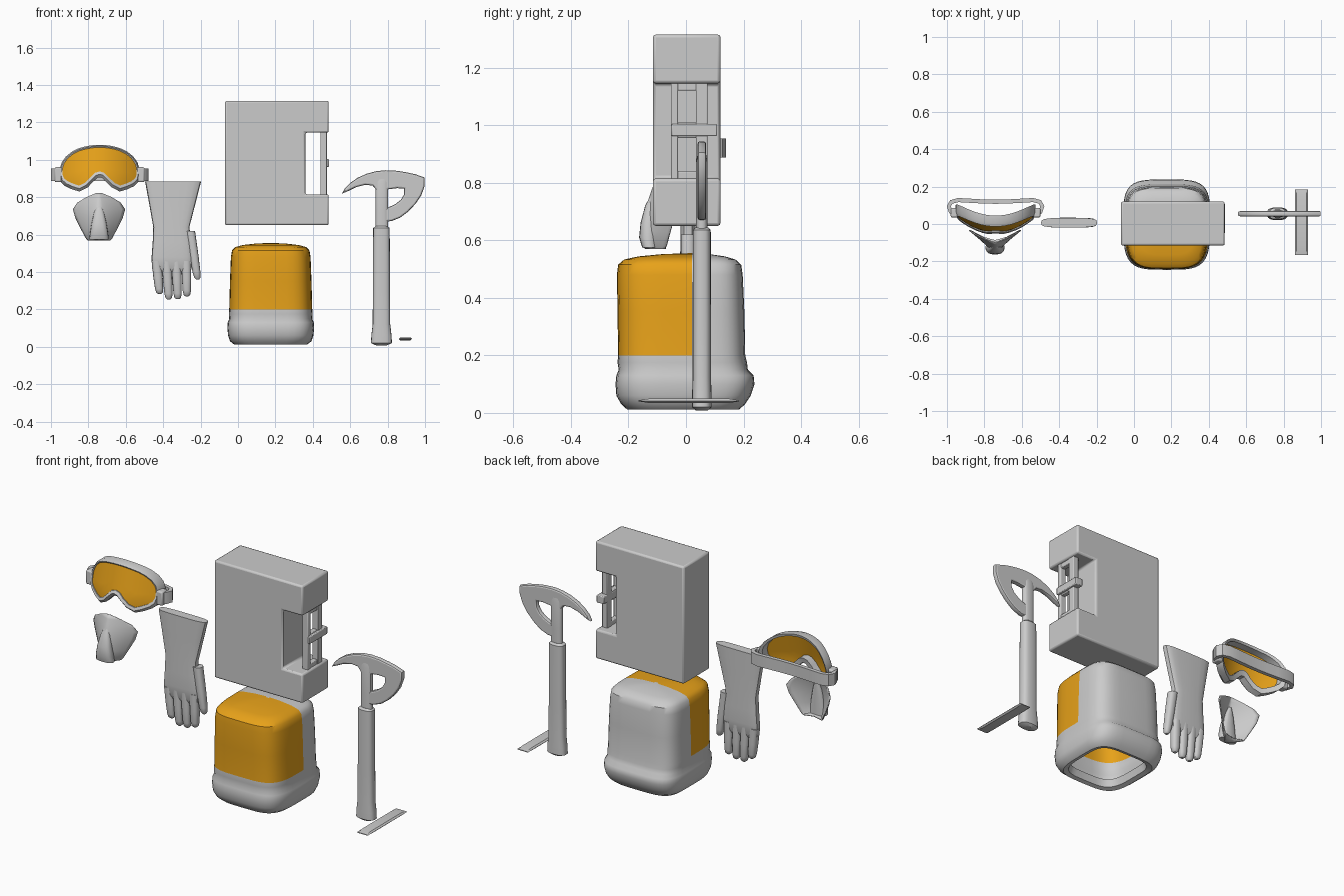
import bpy, bmesh, math
from mathutils import Vector

if "Cube" in bpy.data.objects:
    bpy.data.objects.remove(bpy.data.objects["Cube"])

orange = bpy.data.materials.new("amber")
orange.diffuse_color = (0.80, 0.36, 0.01, 1)
orange.use_nodes = True
orange.node_tree.nodes["Principled BSDF"].inputs["Base Color"].default_value = orange.diffuse_color


def finish(name, bm, mat=None, angle=40, bevel=0, thick=0):
    bmesh.ops.recalc_face_normals(bm, faces=bm.faces)
    me = bpy.data.meshes.new(name)
    bm.to_mesh(me)
    bm.free()
    ob = bpy.data.objects.new(name, me)
    bpy.context.collection.objects.link(ob)
    if mat:
        me.materials.append(mat)
    if thick:
        m = ob.modifiers.new("thickness", 'SOLIDIFY')
        m.thickness, m.offset = thick, 0
    if bevel:
        m = ob.modifiers.new("soft_edges", 'BEVEL')
        m.width, m.segments = bevel, 2
    bpy.ops.object.select_all(action='DESELECT')
    ob.select_set(True)
    bpy.context.view_layer.objects.active = ob
    bpy.ops.object.shade_smooth_by_angle(angle=math.radians(angle))
    return ob


def skin(rings, closed=True, caps=True, loop=False):
    """Bridge equal-length rows of points into a surface."""
    bm = bmesh.new()
    rows = [[bm.verts.new(p) for p in r] for r in rings]
    n = len(rows[0])
    pairs = list(zip(rows, rows[1:])) + ([(rows[-1], rows[0])] if loop else [])
    for a, b in pairs:
        for i in range(n if closed else n - 1):
            j = (i + 1) % n
            bm.faces.new((a[i], a[j], b[j], b[i]))
    if caps:
        bm.faces.new(rows[0])
        bm.faces.new(rows[-1])
    return bm


def oval(z, x0, x1, y0, y1, e=3.0, n=20, mid=None):
    """Horizontal rounded-rectangle ring."""
    cx, rx = (x0 + x1) / 2, (x1 - x0) / 2
    cy = (y0 + y1) / 2 if mid is None else mid
    out = []
    for i in range(n):
        a = math.tau * i / n
        c, s = math.cos(a), math.sin(a)
        u = math.copysign(abs(c) ** (2 / e), c) if abs(c) > 1e-6 else 0
        v = math.copysign(abs(s) ** (2 / e), s) if abs(s) > 1e-6 else 0
        out.append((cx + rx * u, cy + v * ((y1 - cy) if v > 0 else (cy - y0)), z))
    return out


def prism(name, pts, y0, y1, bevel):
    return finish(name, skin([[(x, y0, z) for x, z in pts], [(x, y1, z) for x, z in pts]]), bevel=bevel)


def box(name, x0, x1, y0, y1, z0, z1, bevel=0.004):
    return prism(name, [(x0, z0), (x1, z0), (x1, z1), (x0, z1)], y0, y1, bevel)


# Hood: rolled collar, walls and rounded crown; (z, half width, front y, back y)
HX = 0.175
prof = [(0.06, .160, -.175, .150), (0.02, .170, -.185, .160), (0.012, .195, -.205, .185),
        (0.03, .218, -.225, .205), (0.06, .228, -.242, .225), (0.10, .232, -.245, .238),
        (0.13, .230, -.242, .235), (0.15, .222, -.234, .215), (0.175, .224, -.238, .212),
        (0.2, .222, -.236, .206), (0.35, .218, -.238, .203), (0.48, .213, -.240, .197),
        (0.515, .207, -.236, .192), (0.533, .190, -.215, .172), (0.544, .150, -.165, .135),
        (0.552, .08, -.08, .08), (0.555, .01, .01, .03)]
rings = [oval(z, HX - r, HX + r, f, b, 4, 40, 0.02) for z, r, f, b in prof]
bm = skin(rings, caps=False)
bm.faces.new([v for v in bm.verts if v.co.z > 0.5545])
hood = finish("hood", bm)
hood.data.materials.append(None)
hood.data.materials.append(orange)
for p in hood.data.polygons:
    if p.center.y < 0.0195 and p.center.z > 0.2:
        p.material_index = 1

# Equipment case with a notch on its right side
prism("case", [(-.07, .65), (.485, .65), (.485, .815), (.36, .815), (.36, 1.145),
               (.485, 1.145), (.485, 1.315), (-.07, 1.315)], -.115, .12, .01)
# Ladder-shaped handle and clasp in the notch
for i, (y0, y1) in enumerate([(-.053, -.028), (.035, .075)]):
    box(f"handle_rail_{i}", .44, .475, y0, y1, .81, 1.15)
for i, (z0, z1) in enumerate([(.81, .84), (.955, 1.01), (1.12, 1.15)]):
    box(f"handle_rung_{i}", .443, .472, -.04, .05, z0, z1)
box("handle_clasp", .44, .486, -.05, .108, .962, 1.004)

# Glove: cuff and palm, four fingers and a thumb
GY = 0.007
palm = [(.885, -.497, -.197, .026), (.76, -.474, -.229, .026), (.64, -.453, -.26, .026),
        (.56, -.456, -.25, .027), (.48, -.462, -.245, .027), (.42, -.46, -.248, .022), (.40, -.45, -.255, .012)]
finish("glove_palm", skin([oval(z, a, b, GY - h, GY + h, 3.5) for z, a, b, h in palm]))


def finger(name, xt, zt, xb, zb, r):
    rows = []
    for t, s in [(0, 1.05), (.5, 1), (.85, .88), (.96, .7), (1, .35)]:
        x, z = xt + (xb - xt) * t, zt + (zb - zt) * t
        rows.append(oval(z, x - r * s, x + r * s, GY - .024 * s, GY + .024 * s, 2.5, 14))
    finish(name, skin(rows))


for i, (xt, xb, zb) in enumerate([(-.436, -.419, .283), (-.382, -.37, .253),
                                  (-.33, -.322, .255), (-.277, -.273, .27)]):
    finger(f"glove_finger_{i}", xt, .46, xb, zb, .025)
finger("glove_thumb", -.255, .62, -.216, .36, .024)

# Goggles: lens columns as (offset, top z, bottom z), mirrored
CX = -0.74
half = [(0, 1.066, .938), (.025, 1.065, .93), (.05, 1.062, .905), (.08, 1.056, .876), (.11, 1.047, .862),
        (.14, 1.032, .872), (.17, 1.008, .885), (.19, .98, .90), (.198, .955, .92)]
cols = [(-d, t, b) for d, t, b in half[:0:-1]] + half


def wrap(x, z, off=0):
    return (CX + x, -.045 + 2.0 * x * x + .25 * (z - .9) * (z > .9) + off, z)


finish("goggle_lens", skin([[wrap(d, b + (t - b) * k / 5) for k in range(6)] for d, t, b in cols],
                           closed=False, caps=False), orange)
inner = [Vector((d, t)) for d, t, b in cols] + [Vector((d, b)) for d, t, b in cols[::-1]]
outer = []
for i, p in enumerate(inner):
    t = inner[(i + 1) % len(inner)] - inner[i - 1]
    nrm = Vector((-t.y, t.x)).normalized()
    outer.append(p + nrm * (.014 + .018 * max(0, -nrm.y)))
middle = [a.lerp(b, .5) for a, b in zip(inner, outer)]
frame = [[wrap(p.x, p.y, o) for p in loop] for loop, o in
         [(inner, -.006), (middle, -.012), (outer, .004), (outer, .045), (inner, .045)]]
finish("goggle_frame", skin(frame, caps=False, loop=True))

# Goggle strap loop and side clips
path = [(.215, .05), (.24, .065), (.25, .095), (.237, .118), (.20, .128), (.13, .124), (.06, .12), (0, .119)]
path = [Vector(p) for p in path]
path = path + [Vector((-p.x, p.y)) for p in path[-2::-1]]
rows = []
for i, p in enumerate(path):
    t = path[min(i + 1, len(path) - 1)] - path[max(i - 1, 0)]
    o = Vector((t.y, -t.x)).normalized() * .011
    rows.append([(CX + q.x, q.y, z) for q, z in [(p - o, .887), (p + o, .887), (p + o, .953), (p - o, .953)]])
finish("goggle_strap", skin(rows))
for s, side in ((-1, "left"), (1, "right")):
    a, b = sorted((CX + s * .2, CX + s * .24))
    box(f"goggle_clip_{side}", a, b, .035, .085, .88, .96, .008)

# Face mask: thin shell; (z, half width, centre y, edge y)
MX = -0.743
shell = [(.822, .012, -.098, -.096), (.80, .065, -.107, -.075), (.77, .115, -.118, -.048), (.735, .138, -.13, -.033),
         (.69, .125, -.142, -.038), (.63, .095, -.152, -.055), (.58, .068, -.15, -.068), (.572, .06, -.14, -.072),
         (.572, .055, -.085, -.07)]
finish("mask_shell", skin([[(MX + w * k / 8, cy + (ey - cy) * abs(k / 8) ** 1.2, z) for k in range(-8, 9)]
                           for z, w, cy, ey in shell], closed=False, caps=False), thick=.006, angle=50)
# Raised breathing cone on the mask
cone = [(.765, .008, -.118), (.72, .026, -.142), (.66, .040, -.158), (.61, .048, -.163), (.574, .052, -.152)]
finish("mask_cone", skin([oval(z, MX - w, MX + w, y, -.10, 2.6, 16) for z, w, y in cone]))

# Axe: grip, neck, and flat head with an opening
AX, AY = .767, .055
grip = [(.645, .030, .022), (.635, .044, .031), (.30, .046, .032), (.12, .047, .032),
        (.06, .054, .034), (.02, .056, .034), (.008, .03, .02)]
finish("axe_grip", skin([oval(z, AX - w, AX + w, AY - h, AY + h, 2.8) for z, w, h in grip]))
finish("axe_neck", skin([oval(z, .736, .803, AY - h, AY + h, 2.6)
                         for z, h in [(.63, .02), (.72, .02), (.87, .02), (.915, .012)]]))
outline = [(.555, .818), (.572, .848), (.60, .876), (.64, .904), (.69, .926), (.74, .939), (.79, .944), (.85, .941),
           (.90, .933), (.95, .922), (.998, .905), (.998, .86), (.98, .81), (.95, .765), (.91, .723), (.866, .69),
           (.82, .672), (.77, .668), (.745, .70), (.738, .84), (.72, .862), (.68, .866), (.63, .853), (.59, .833)]
hole = [(.802, .842), (.85, .848), (.888, .846), (.888, .815), (.87, .785), (.84, .762), (.802, .745)]
cu = bpy.data.curves.new("axe_head", 'CURVE')
cu.dimensions, cu.fill_mode = '2D', 'BOTH'
cu.extrude, cu.bevel_depth, cu.bevel_resolution, cu.offset = .006, .009, 1, -.009
for pts in (outline, hole):
    sp = cu.splines.new('POLY')
    sp.points.add(len(pts) - 1)
    for q, (x, z) in zip(sp.points, pts):
        q.co = (x, z, 0, 1)
    sp.use_cyclic_u = True
head = bpy.data.objects.new("axe_head", cu)
bpy.context.collection.objects.link(head)
head.rotation_euler.x = math.pi / 2
head.location.y = AY
bpy.ops.object.select_all(action='DESELECT')
head.select_set(True)
bpy.context.view_layer.objects.active = head
bpy.ops.object.convert(target='MESH')
bpy.ops.object.shade_smooth_by_angle(angle=math.radians(35))

# Flat pry bar with thinned ends
bar = [(-.165, .002), (-.125, .008), (.145, .008), (.185, .002)]
finish("pry_bar", skin([[(x, y, .042 + s * h) for x, s in
                         [(.86, 0), (.868, -1), (.922, -1), (.93, 0), (.922, 1), (.868, 1)]] for y, h in bar]), angle=20)
